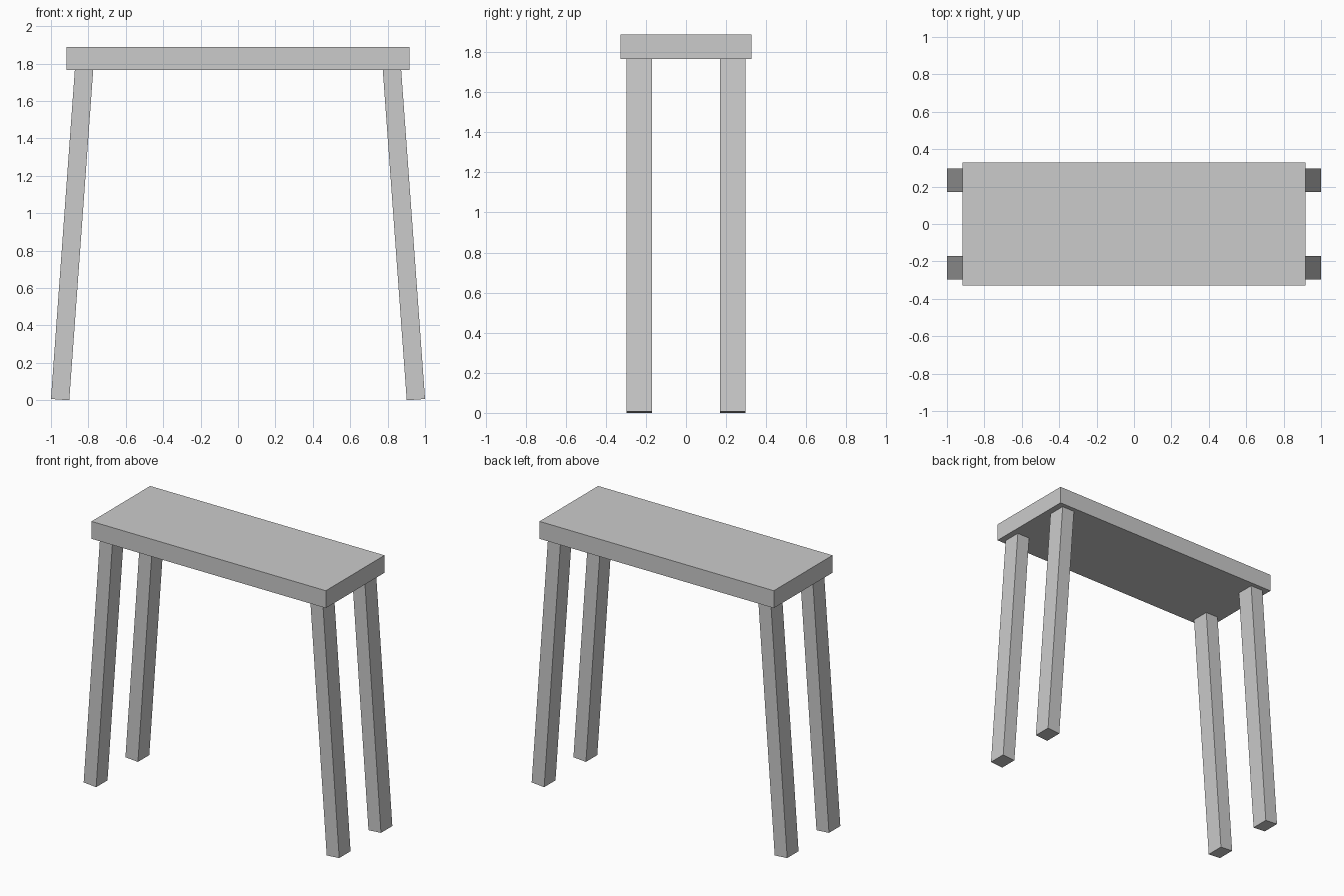
import bpy
import math
from mathutils import Matrix, Vector

if "Cube" in bpy.data.objects:
    bpy.data.objects.remove(bpy.data.objects["Cube"])


def box(name, size, matrix):
    """Flat-shaded box of the given size, placed by a matrix."""
    bpy.ops.mesh.primitive_cube_add(size=1)
    obj = bpy.context.object
    obj.name = name
    obj.data.transform(matrix @ Matrix.Diagonal((*size, 1)))
    return obj


# Table top slab
TOP_Z0, TOP_Z1 = 1.765, 1.888
box("table_top", (1.834, 0.656, TOP_Z1 - TOP_Z0),
    Matrix.Translation((0, 0, (TOP_Z0 + TOP_Z1) / 2)))

# Four legs splayed outwards along x, their tops sunk into the slab
SPLAY = math.radians(4.15)
LEG_X, LEG_Y, LEG_LEN = 0.098, 0.127, 1.80
foot_x = 1.0 - LEG_X / 2 * math.cos(SPLAY)
foot_z = LEG_X / 2 * math.sin(SPLAY)

for sx, side in ((-1, "left"), (1, "right")):
    for sy, end in ((-1, "front"), (1, "back")):
        foot = Vector((sx * foot_x, sy * 0.2335, foot_z))
        matrix = (Matrix.Translation(foot)
                  @ Matrix.Rotation(-sx * SPLAY, 4, 'Y')
                  @ Matrix.Translation((0, 0, LEG_LEN / 2)))
        box(f"{end}_{side}_leg", (LEG_X, LEG_Y, LEG_LEN), matrix)
